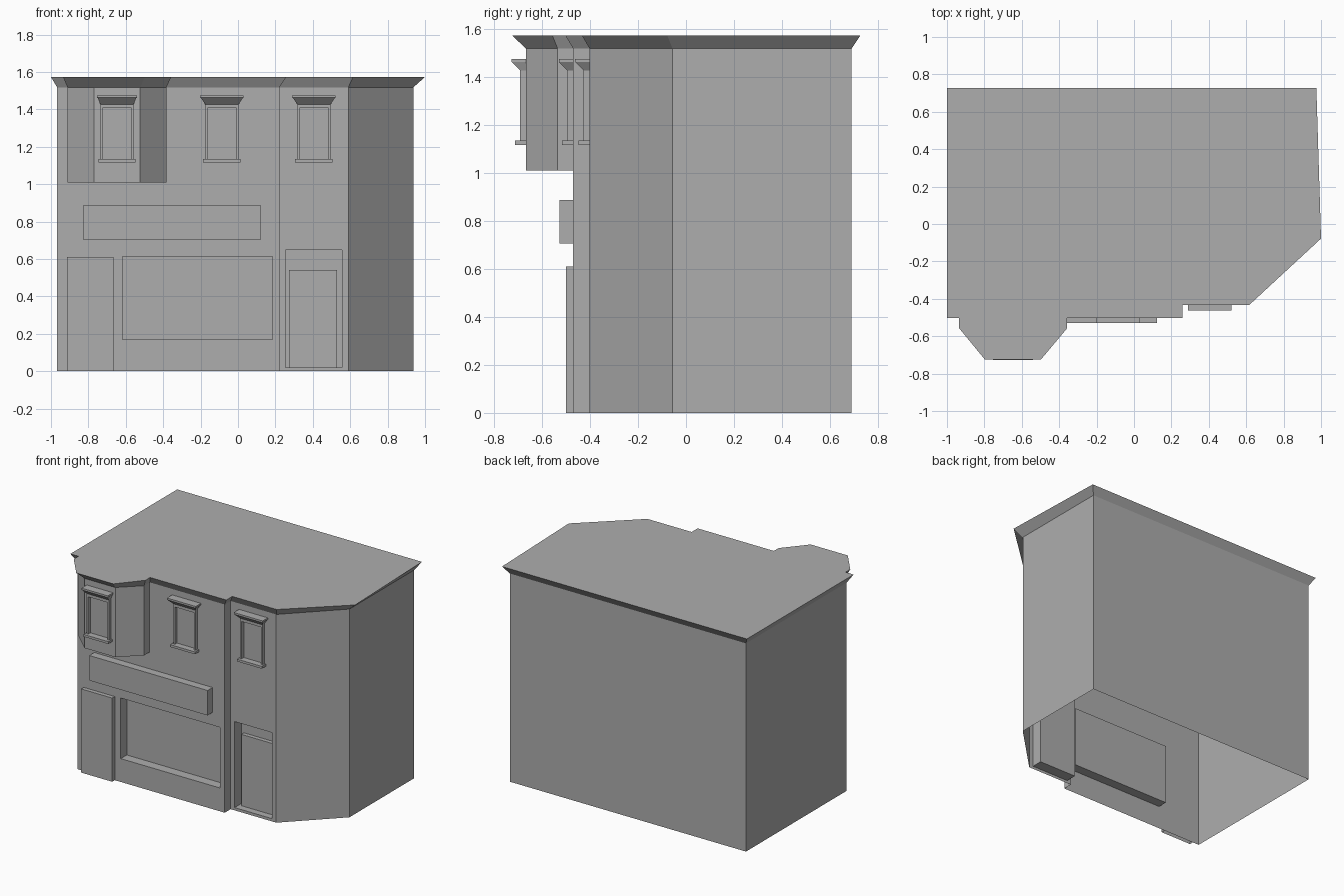
import bpy
import bmesh

if "Cube" in bpy.data.objects:
    bpy.data.objects.remove(bpy.data.objects["Cube"], do_unlink=True)

# One plain grey for everything
grey = bpy.data.materials.new("plain_grey")
grey.use_nodes = True
colour = (0.42, 0.42, 0.42, 1)
grey.diffuse_color = colour
grey.node_tree.nodes["Principled BSDF"].inputs["Base Color"].default_value = colour

WALL_TOP, ROOF_TOP = 1.518, 1.573
SHOP_Y, CORNER_Y, BAY_Y = -0.47, -0.402, -0.667


def finish(name, bm, closed=False):
    bmesh.ops.remove_doubles(bm, verts=bm.verts, dist=0.0005)
    if closed:
        bmesh.ops.recalc_face_normals(bm, faces=bm.faces)
    mesh = bpy.data.meshes.new(name)
    bm.to_mesh(mesh)
    bm.free()
    mesh.materials.append(grey)
    obj = bpy.data.objects.new(name, mesh)
    bpy.context.collection.objects.link(obj)


def face(bm, points):
    return bm.faces.new([bm.verts.new(p) for p in points])


def strip(bm, low, high, z0, z1, loop=False):
    """Band of quads between two matching outlines."""
    count = len(low)
    for i in range(count if loop else count - 1):
        j = (i + 1) % count
        face(bm, [(*low[i], z0), (*low[j], z0), (*high[j], z1), (*high[i], z1)])


def recessed_wall(bm, xs, zs, y, depth):
    """Front wall with one opening set back into it."""
    for i in range(3):
        for k in range(3):
            if i == k == 1:
                continue
            face(bm, [(xs[i], y, zs[k]), (xs[i + 1], y, zs[k]),
                      (xs[i + 1], y, zs[k + 1]), (xs[i], y, zs[k + 1])])
    rim = [(xs[1], zs[1]), (xs[2], zs[1]), (xs[2], zs[2]), (xs[1], zs[2])]
    back = y + depth
    face(bm, [(x, back, z) for x, z in rim])
    for (xa, za), (xb, zb) in zip(rim, rim[1:] + rim[:1]):
        face(bm, [(xa, y, za), (xb, y, zb), (xb, back, zb), (xa, back, za)])


def block(bm, centre, wall, z0, z1, half, depth, top_half=None, top_depth=None):
    """Block fixed to a front wall, optionally flaring upwards; open on the ground."""
    def ring(h, d):
        return [(centre - h, wall), (centre - h, wall - d),
                (centre + h, wall - d), (centre + h, wall)]
    low = ring(half, depth)
    high = ring(top_half or half, top_depth or depth)
    strip(bm, low, high, z0, z1, loop=True)
    face(bm, [(*p, z1) for p in high])
    if z0 > 0:
        face(bm, [(*p, z0) for p in reversed(low)])


def panel(name, x0, x1, z0, z1, wall, depth):
    bm = bmesh.new()
    block(bm, (x0 + x1) / 2, wall, z0, z1, (x1 - x0) / 2, depth)
    finish(name, bm, closed=True)


# Walls: hollow shell, open underneath
bm = bmesh.new()
recessed_wall(bm, (-0.967, -0.617, 0.184, 0.222), (0, 0.17, 0.612, WALL_TOP), SHOP_Y, 0.07)
recessed_wall(bm, (0.222, 0.254, 0.557, 0.59), (0, 0.02, 0.647, WALL_TOP), CORNER_Y, 0.08)
step = [(0.222, SHOP_Y), (0.222, CORNER_Y)]
around = [(0.59, CORNER_Y), (0.938, -0.056), (0.938, 0.69), (-0.967, 0.69), (-0.967, SHOP_Y)]
for path in (step, around):
    strip(bm, path, path, 0, WALL_TOP)
finish("walls", bm)

# Bay projecting from the upper floor
bay = [(-0.912, SHOP_Y), (-0.912, -0.535), (-0.77, BAY_Y),
       (-0.523, BAY_Y), (-0.383, -0.535), (-0.383, SHOP_Y)]
bm = bmesh.new()
strip(bm, bay, bay, 1.01, WALL_TOP)
face(bm, [(*p, 1.01) for p in reversed(bay)])
finish("bay", bm)

# Flared cornice and flat roof, following walls and bay
eaves = bay + step + around
roof_edge = [(-0.935, -0.503), (-0.935, -0.557), (-0.797, -0.725), (-0.498, -0.725),
             (-0.357, -0.557), (-0.357, -0.503), (0.258, -0.503), (0.258, -0.434),
             (0.615, -0.434), (1, -0.078), (0.975, 0.727), (-1, 0.727), (-1, -0.503)]
bm = bmesh.new()
strip(bm, eaves, roof_edge, WALL_TOP, ROOF_TOP, loop=True)
face(bm, [(*p, ROOF_TOP) for p in roof_edge])
finish("cornice_and_roof", bm)


# Upper windows: frame, sill and flared hood
def window(name, centre, wall, hood):
    bm = bmesh.new()
    for side in (-1, 1):
        block(bm, centre + side * 0.083, wall, 1.134, 1.427, 0.006, 0.025)
    block(bm, centre, wall, 1.406, 1.427, 0.077, 0.025)
    finish(name + "_frame", bm, closed=True)
    bm = bmesh.new()
    block(bm, centre, wall, 1.117, 1.134, 0.1, 0.046)
    finish(name + "_sill", bm, closed=True)
    bm = bmesh.new()
    block(bm, centre, wall, 1.427, 1.462, 0.089, 0.025, hood - 0.003, 0.06)
    finish(name + "_hood", bm, closed=True)
    bm = bmesh.new()
    block(bm, centre, wall, 1.462, 1.475, hood, 0.06)
    finish(name + "_hood_cap", bm, closed=True)


window("bay_window", -0.647, BAY_Y, 0.106)
window("middle_window", -0.086, SHOP_Y, 0.116)
window("corner_window", 0.406, CORNER_Y, 0.116)

# Street level parts
panel("blank_sign_board", -0.83, 0.124, 0.705, 0.887, SHOP_Y, 0.058)
panel("side_door", -0.915, -0.665, 0, 0.61, SHOP_Y, 0.03)
panel("corner_door", 0.273, 0.528, 0.02, 0.54, CORNER_Y + 0.08, 0.03)
